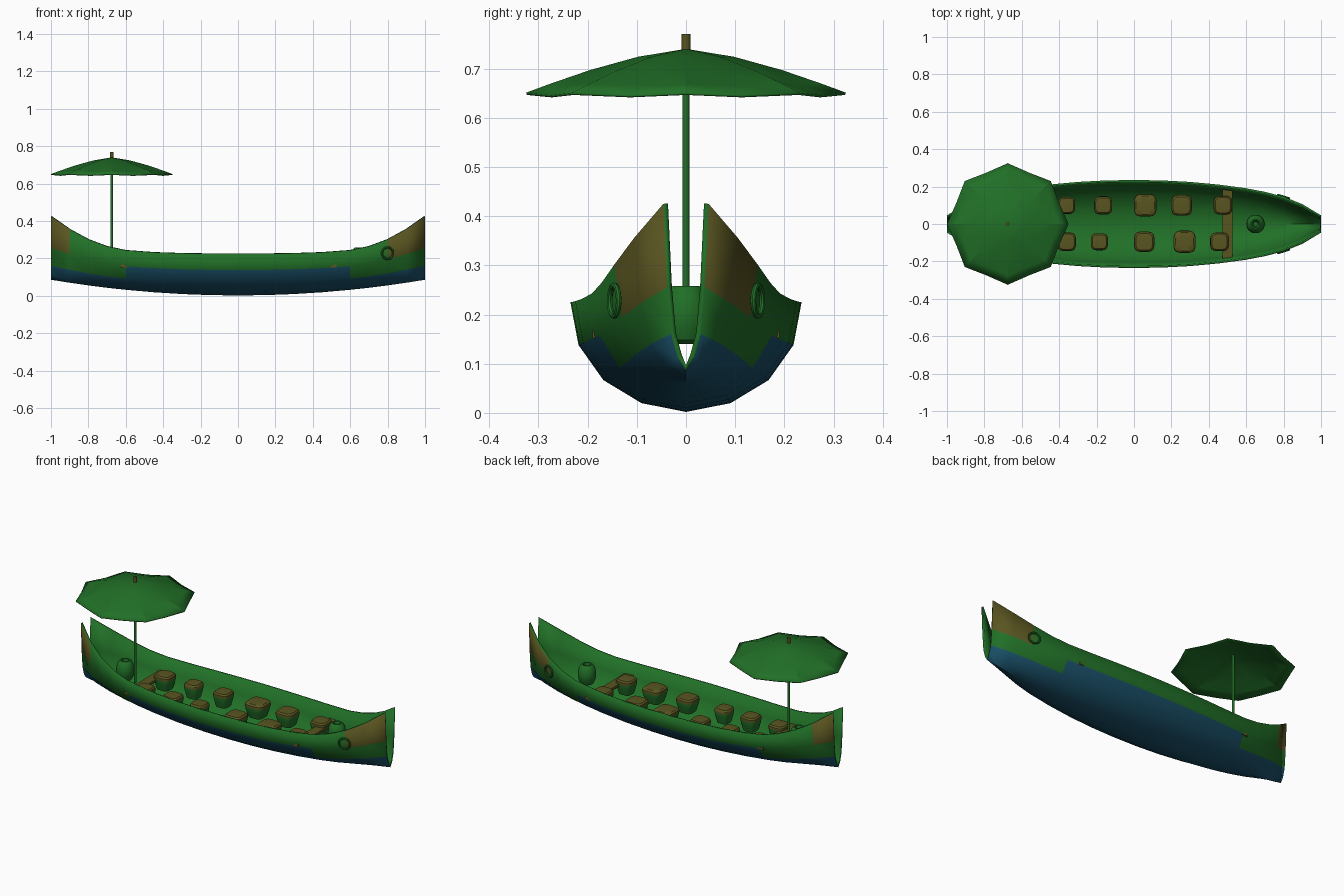
import bpy, bmesh, math
from math import cos, sin, pi

if "Cube" in bpy.data.objects:
    bpy.data.objects.remove(bpy.data.objects["Cube"])


def material(name, rgb):
    m = bpy.data.materials.new(name)
    m.diffuse_color = (*rgb, 1)
    m.use_nodes = True
    m.node_tree.nodes["Principled BSDF"].inputs["Base Color"].default_value = m.diffuse_color
    return m


GREEN = material("green", (0.015, 0.16, 0.02))
BLUE = material("blue", (0.01, 0.08, 0.14))
BROWN = material("brown", (0.10, 0.09, 0.015))


def finish(name, bm, mats, angle=35):
    bmesh.ops.recalc_face_normals(bm, faces=bm.faces)
    me = bpy.data.meshes.new(name)
    bm.to_mesh(me)
    bm.free()
    for m in mats:
        me.materials.append(m)
    ob = bpy.data.objects.new(name, me)
    bpy.context.collection.objects.link(ob)
    bpy.ops.object.select_all(action='DESELECT')
    ob.select_set(True)
    bpy.context.view_layer.objects.active = ob
    bpy.ops.object.shade_smooth_by_angle(angle=math.radians(angle))
    return ob


def loft(name, profile, loc, mats, n=16, power=1.0, top=99, angle=35):
    """Stack of (radius, z) rings; power < 1 squares the outline; rings from `top` use the second material."""
    bm = bmesh.new()
    rings = []
    for r, z in profile:
        ring = []
        for i in range(n):
            a = 2 * pi * (i + 0.5) / n
            c, s = cos(a), sin(a)
            x = math.copysign(abs(c) ** power, c)
            y = math.copysign(abs(s) ** power, s)
            ring.append(bm.verts.new((loc[0] + r * x, loc[1] + r * y, loc[2] + z)))
        rings.append(ring)
    for k, (a, b) in enumerate(zip(rings, rings[1:])):
        for i in range(n):
            f = bm.faces.new((a[i], a[(i + 1) % n], b[(i + 1) % n], b[i]))
            f.material_index = 1 if k >= top else 0
    bm.faces.new(rings[0])
    bm.faces.new(rings[-1]).material_index = 1 if top < 99 else 0
    return finish(name, bm, mats, angle)


# Hull: cross-section scaled along stations of (x, half width, gunwale height)
half = [(0, .235, .225), (.15, .233, .225), (.3, .225, .227), (.45, .211, .232), (.6, .191, .243),
        (.7, .172, .264), (.8, .146, .301), (.9, .106, .355), (1, .046, .425)]
stations = [(-x, w, g) for x, w, g in reversed(half[1:])] + half
mid_sec = [(0, 0), (.385, .08), (.715, .29), (.93, .61), (1, 1)]
end_sec = [(0, 0), (.38, .08), (.66, .22), (.83, .5), (1, 1)]
bm = bmesh.new()
rows = []
for x, w, g in stations:
    keel = 0.002 + 0.084 * x * x
    t = x ** 4
    sec = [(a[0] * (1 - t) + b[0] * t, a[1] * (1 - t) + b[1] * t) for a, b in zip(mid_sec, end_sec)]
    pts = [(-u, v) for u, v in reversed(sec[1:])] + sec
    rows.append([bm.verts.new((x, u * w, keel + v * (g - keel))) for u, v in pts])
for a, b in zip(rows, rows[1:]):
    for i in range(len(a) - 1):
        f = bm.faces.new((a[i], a[i + 1], b[i + 1], b[i]))
        c = f.calc_center_median()
        if i in (2, 3, 4, 5) or (i in (1, 6) and abs(c.x) < 0.6):
            f.material_index = 1
        elif i in (0, 7) and abs(c.x) > 0.85:
            f.material_index = 2
bmesh.ops.recalc_face_normals(bm, faces=bm.faces)
flip = rows[len(rows) // 2][4].link_faces[0].normal.z > 0
ob = finish("hull", bm, [GREEN, BLUE, BROWN, GREEN], 45)
if flip:
    ob.data.flip_normals()
sol = ob.modifiers.new("thickness", 'SOLIDIFY')
sol.thickness = 0.011
sol.offset = -1
sol.material_offset = 3
sol.material_offset_rim = 3

# Two rows of tapered seats with brown tops: (x, half size)
seat_profile = [(.55, -.045), (.72, -.042), (.9, -.005), (1.0, .022), (.97, .036), (.82, .044), (.4, .046)]
seat_rows = {
    .1: [(-.55, .052), (-.36, .046), (-.165, .049), (.06, .061), (.255, .056), (.475, .05)],
    -.095: [(-.545, .05), (-.36, .05), (-.185, .046), (.055, .055), (.27, .06), (.457, .05)],
}
for y, row in seat_rows.items():
    for x, s in row:
        loft("seat", [(r * s, z) for r, z in seat_profile], (x, y, .145),
             [GREEN, BROWN], n=16, power=.55, top=3)

# Cross benches
for x, w in ((.5, .19), (-.6, .175)):
    bm = bmesh.new()
    bmesh.ops.create_cube(bm, size=1)
    bmesh.ops.scale(bm, vec=(.055, 2 * w, .016), verts=bm.verts)
    bmesh.ops.translate(bm, vec=(x, 0, .16), verts=bm.verts)
    finish("bench", bm, [BROWN])

# Round jars at bow and stern
jar = [(.02, .14), (.036, .148), (.047, .175), (.05, .2), (.046, .228), (.036, .25),
       (.027, .258), (.02, .257), (.018, .24), (.012, .215)]
for x in (.65, -.74):
    loft("jar", jar, (x, 0, 0), [GREEN], n=20)

# Rings on both sides of the bow
for s in (-1, 1):
    bpy.ops.mesh.primitive_torus_add(location=(.8, s * .146, .228), rotation=(pi / 2, 0, s * -.3),
                                     major_radius=.031, minor_radius=.006,
                                     major_segments=20, minor_segments=8)
    ring = bpy.context.object
    ring.name = "side_ring"
    ring.data.materials.append(GREEN)
    bpy.ops.object.shade_smooth_by_angle()

# Parasol pole and finial
PX = -.675
loft("parasol_pole", [(.007, .14), (.007, .745)], (PX, 0, 0), [GREEN], n=12)
loft("parasol_finial", [(.009, .735), (.009, .77)], (PX, 0, 0), [BROWN], n=12)

# Eight-panel parasol canopy with sagging panels and scalloped rim
bm = bmesh.new()
apex = bm.verts.new((PX, 0, .74))
prev = None
for t, z in ((.3, .724), (.6, .697), (.85, .669), (1, .651)):
    ring = []
    for i in range(16):
        odd = i % 2
        r = .325 * t * (cos(pi / 8) * .99 if odd else 1)
        ring.append(bm.verts.new((PX + r * cos(i * pi / 8), r * sin(i * pi / 8), z - odd * .005 * t)))
    for i in range(16):
        j = (i + 1) % 16
        bm.faces.new((prev[i], prev[j], ring[j], ring[i]) if prev else (apex, ring[j], ring[i]))
    prev = ring
canopy = finish("parasol_canopy", bm, [GREEN], 20)
sol = canopy.modifiers.new("thickness", 'SOLIDIFY')
sol.thickness = .005
sol.offset = -1
